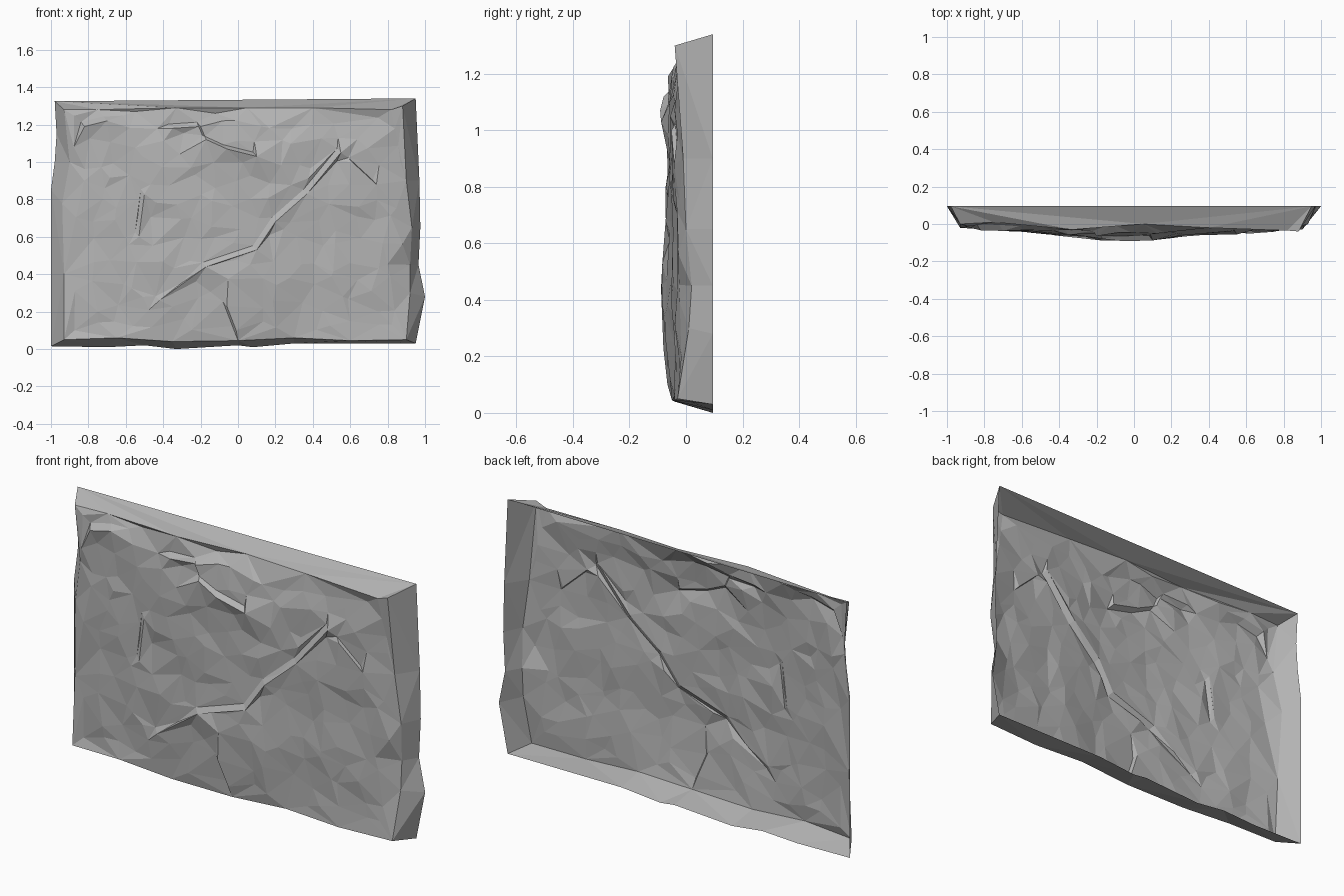
import bpy, bmesh, random
from mathutils import Vector
from mathutils.geometry import delaunay_2d_cdt

cube = bpy.data.objects.get("Cube")
if cube:
    bpy.data.objects.remove(cube)

random.seed(7)
BACK = 0.095

# Open back rim, counter-clockwise from lower left, as (x, z)
rim = [(-1, .015), (-.7, .01), (-.5, .02), (-.33, 0), (0, .02), (.08, .01), (.3, .03),
       (.95, .03), (1, .28), (.965, .45), (.975, .65), (.97, .9), (.95, 1.34),
       (-.98, 1.325), (-.97, 1.15), (-.98, 1), (-1, .85)]

# Front edge of the slab, same direction, as (x, y, z)
edge = [(-.93, -.02, .05), (-.65, -.04, .06), (-.35, -.04, .04), (0, -.05, .045),
        (.3, -.04, .06), (.6, -.04, .045), (.9, -.03, .05), (.92, .01, .3),
        (.92, .02, .45), (.93, 0, .65), (.9, -.01, .9), (.88, -.04, 1.3),
        (.82, -.035, 1.28), (.4, -.02, 1.29), (.05, 0, 1.29),
        (-.12, 0, 1.26), (-.33, -.03, 1.29), (-.55, 0, 1.27), (-.75, .01, 1.28),
        (-.93, 0, 1.28), (-.9, 0, 1), (-.94, .02, .78), (-.93, 0, .4)]

# Ledges and cracks: step depth, then the path as (x, z)
cracks = [
    (.009, [(-.42, .26), (-.17, .44), (.1, .53), (.2, .68), (.37, .83), (.55, 1.05)]),
    (.014, [(-.35, 1.18), (-.2, 1.19), (-.17, 1.12), (-.06, 1.07), (.1, 1.03)]),
    (.007, [(.61, 1.0), (.74, .88)]),
    (.006, [(-.53, .6), (-.5, .83)]),
    (.006, [(-.06, .23), (-.01, .1)]),
    (.016, [(-.82, 1.19), (-.7, 1.22)]),
]


def blend(table, t):
    """Straight-line interpolation through a short table."""
    for (a, u), (b, v) in zip(table, table[1:]):
        if t <= b:
            return u + (v - u) * max(0, t - a) / (b - a)
    return table[-1][1]


across = [(-.95, 0), (-.85, -.025), (-.5, -.052), (-.1, -.087), (.15, -.082),
          (.3, -.059), (.6, -.051), (.9, -.028)]
upward = [(.05, .6), (.15, .8), (.42, 1), (.6, .84), (1.08, .9), (1.25, .5)]


def depth(x, z):
    return blend(across, x) * blend(upward, z)


points, depths, links = [], [], []


def add(x, y, z):
    points.append(Vector((x, z)))
    depths.append(max(-BACK, min(BACK, y)))
    return len(points) - 1


def chain(ids, closed=False):
    links.extend(zip(ids, ids[1:]))
    if closed:
        links.append((ids[-1], ids[0]))


# Border loops
chain([add(x, BACK, z) for x, z in rim], True)
chain([add(*p) for p in edge], True)

# Each crack is a raised lip with a recessed line just above it
for step, path in cracks:
    chain([add(x, depth(x, z) - step, z) for x, z in path])
    chain([add(x - .02, depth(x, z) + step, z + .023) for x, z in path])

# Irregular chipped points over the face
fixed = list(points)
COLS, ROWS = 17, 11
for i in range(COLS):
    for j in range(ROWS):
        x = -.86 + 1.7 * (i + random.uniform(-.4, .4)) / (COLS - 1)
        z = .13 + 1.09 * (j + random.uniform(-.4, .4)) / (ROWS - 1)
        if abs(x) < .88 and all((Vector((x, z)) - p).length > .05 for p in fixed):
            add(x, depth(x, z) + random.uniform(-.006, .013), z)

# Triangulate in the front plane, then push every point to its depth
flat, _, tris, origin, _, _ = delaunay_2d_cdt(points, links, [], 1, 1e-5)
bm = bmesh.new()
verts = []
for p, src in zip(flat, origin):
    y = depths[src[0]] if src else depth(p.x, p.y)
    verts.append(bm.verts.new((p.x, y, p.y)))
for tri in tris:
    bm.faces.new([verts[k] for k in tri])
mesh = bpy.data.meshes.new("rock_slab")
bm.to_mesh(mesh)
bm.free()

# Plain grey stone
stone = bpy.data.materials.new("grey_stone")
stone.use_nodes = True
grey = (.45, .45, .45, 1)
stone.diffuse_color = grey
bsdf = stone.node_tree.nodes["Principled BSDF"]
bsdf.inputs["Base Color"].default_value = grey
bsdf.inputs["Roughness"].default_value = .9
mesh.materials.append(stone)
slab = bpy.data.objects.new("rock_slab", mesh)
bpy.context.collection.objects.link(slab)
